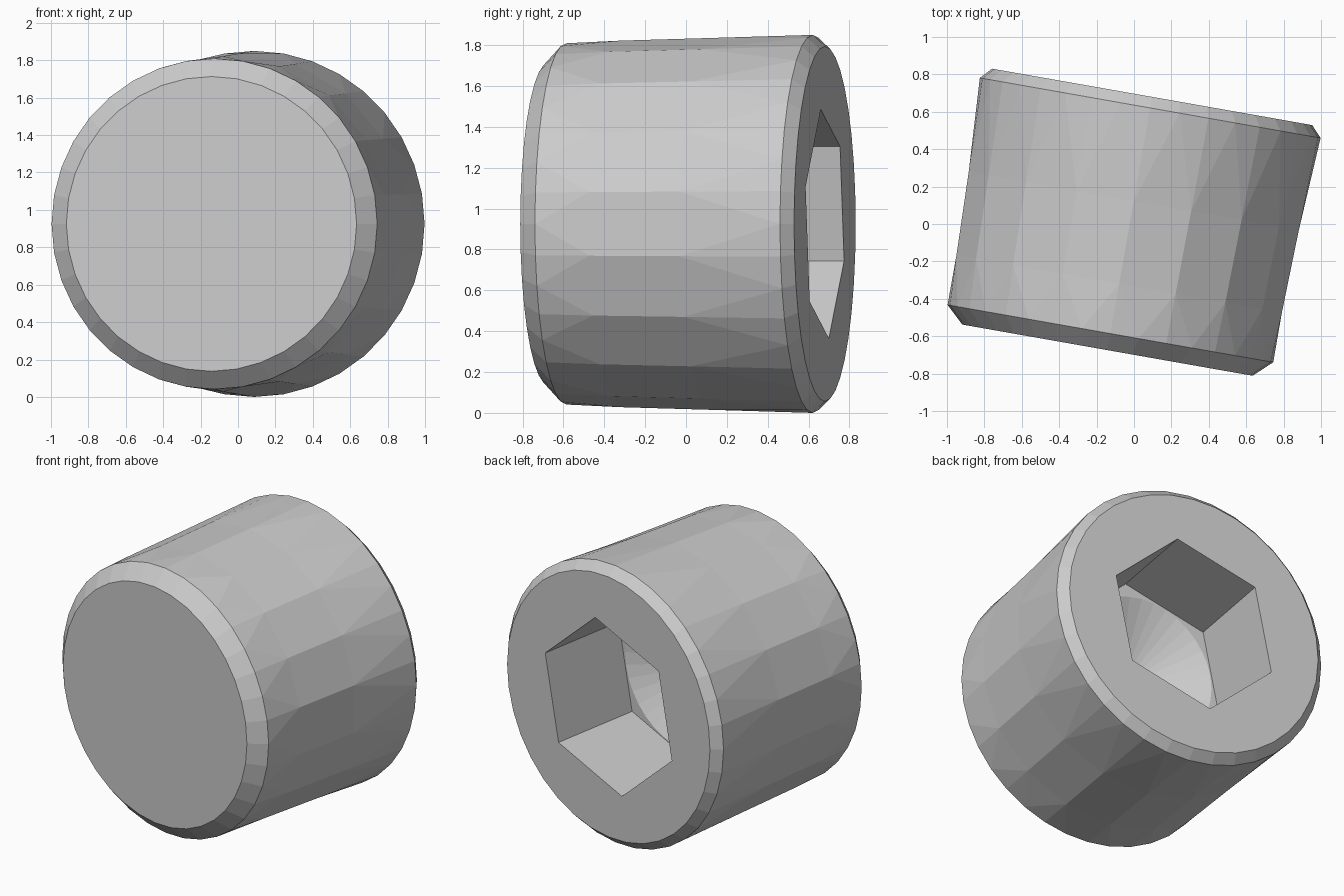
import bpy, bmesh, math
from mathutils import Matrix, Vector

if "Cube" in bpy.data.objects:
    bpy.data.objects.remove(bpy.data.objects["Cube"])

bm = bmesh.new()


def ring(n, start, radius, t):
    """Ring of n vertices around the y axis at depth t; keeps its angles for stitching."""
    angles = [start + 360 * k / n for k in range(n)]
    verts = [bm.verts.new((radius * math.cos(math.radians(a)), t,
                           radius * math.sin(math.radians(a)))) for a in angles]
    return verts, angles + [start + 360]


def stitch(ring_a, ring_b):
    """Join two rings, which may have different side counts, following the angle."""
    (va, aa), (vb, ab) = ring_a, ring_b
    n, m = len(va), len(vb)
    if n == m:
        for k in range(n):
            bm.faces.new((va[k], va[(k + 1) % n], vb[(k + 1) % n], vb[k]))
        return
    i = j = 0
    while i < n or j < m:
        if j == m or (i < n and aa[i] + aa[i + 1] <= ab[j] + ab[j + 1]):
            bm.faces.new((va[i % n], va[(i + 1) % n], vb[j % m]))
            i += 1
        else:
            bm.faces.new((va[i % n], vb[(j + 1) % m], vb[j % m]))
            j += 1


# Outer skin from the closed front to the back face, with coarse 18-sided mid rings,
# then the hexagonal socket and its round drilled bottom
rings = [
    ring(36, 0, 0.788, -0.69),     # front face
    ring(36, 0, 0.884, -0.60),     # front chamfer
    ring(18, 10, 0.897, -0.33),
    ring(18, 10, 0.910, 0.12),
    ring(36, 0, 0.925, 0.625),     # back chamfer
    ring(36, 0, 0.869, 0.685),     # back face
    ring(6, 18.5, 0.572, 0.685),   # socket mouth
    ring(6, 18.5, 0.572, 0.055),   # socket floor
    ring(36, 0, 0.487, 0.055),     # drill cone rim
]
for a, b in zip(rings, rings[1:]):
    stitch(a, b)

# Front cap and cone tip
bm.faces.new(rings[0][0])
tip = bm.verts.new((0, -0.225, 0))
rim = rings[-1][0]
for k in range(36):
    bm.faces.new((rim[k], rim[(k + 1) % 36], tip))

bmesh.ops.recalc_face_normals(bm, faces=bm.faces[:])

# Turn ten degrees and set on the ground
bm.transform(Matrix.Translation(Vector((-0.022, 0.005, 0.925)))
             @ Matrix.Rotation(math.radians(-10), 4, 'Z'))

mesh = bpy.data.meshes.new("socket_screw_head")
bm.to_mesh(mesh)
bm.free()
head = bpy.data.objects.new("socket_screw_head", mesh)
bpy.context.collection.objects.link(head)

grey = bpy.data.materials.new("light_grey")
grey.diffuse_color = (0.6, 0.6, 0.6, 1)
grey.use_nodes = True
grey.node_tree.nodes["Principled BSDF"].inputs["Base Color"].default_value = grey.diffuse_color
mesh.materials.append(grey)
